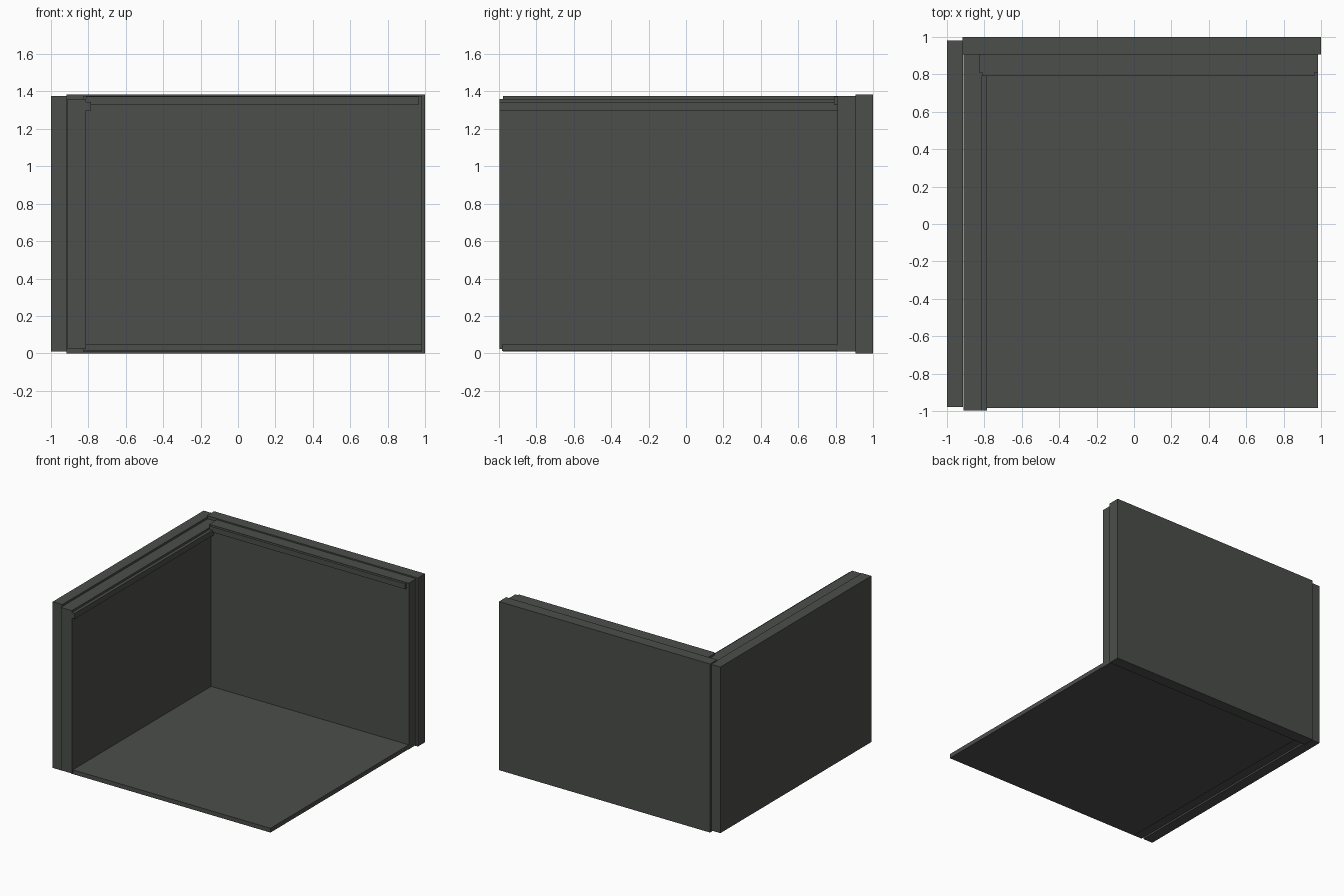
import bpy
import bmesh

if "Cube" in bpy.data.objects:
    bpy.data.objects.remove(bpy.data.objects["Cube"])

# One dark grey-green for the whole model
mat = bpy.data.materials.new("dark grey green")
mat.diffuse_color = (0.07, 0.077, 0.069, 1.0)
mat.use_nodes = True
mat.node_tree.nodes["Principled BSDF"].inputs["Base Color"].default_value = mat.diffuse_color


def box(name, x, y, z):
    """Box spanning the given (min, max) ranges."""
    bm = bmesh.new()
    bmesh.ops.create_cube(bm, size=1.0)
    for v in bm.verts:
        v.co = [r[0] if c < 0 else r[1] for c, r in zip(v.co, (x, y, z))]
    mesh = bpy.data.meshes.new(name)
    bm.to_mesh(mesh)
    bm.free()
    mesh.materials.append(mat)
    obj = bpy.data.objects.new(name, mesh)
    bpy.context.collection.objects.link(obj)
    return obj


# Left wall: outer slab, inner slab, top trim rail
box("left_wall_outer", (-1.0, -0.913), (-0.978, 0.982), (0.01, 1.375))
box("left_wall_inner", (-0.911, -0.812), (-0.998, 0.908), (0.022, 1.36))
box("left_wall_trim", (-0.812, -0.787), (-0.998, 0.812), (1.297, 1.343))

# Back wall: outer slab, inner slab, top trim rail
box("back_wall_outer", (-0.918, 1.0), (0.907, 1.0), (0.0, 1.385))
box("back_wall_inner", (-0.828, 0.985), (0.81, 0.906), (0.01, 1.375))
box("back_wall_trim", (-0.812, 0.965), (0.79, 0.812), (1.328, 1.372))

# Floor panel
box("floor", (-0.828, 0.985), (-0.985, 0.825), (0.012, 0.047))
